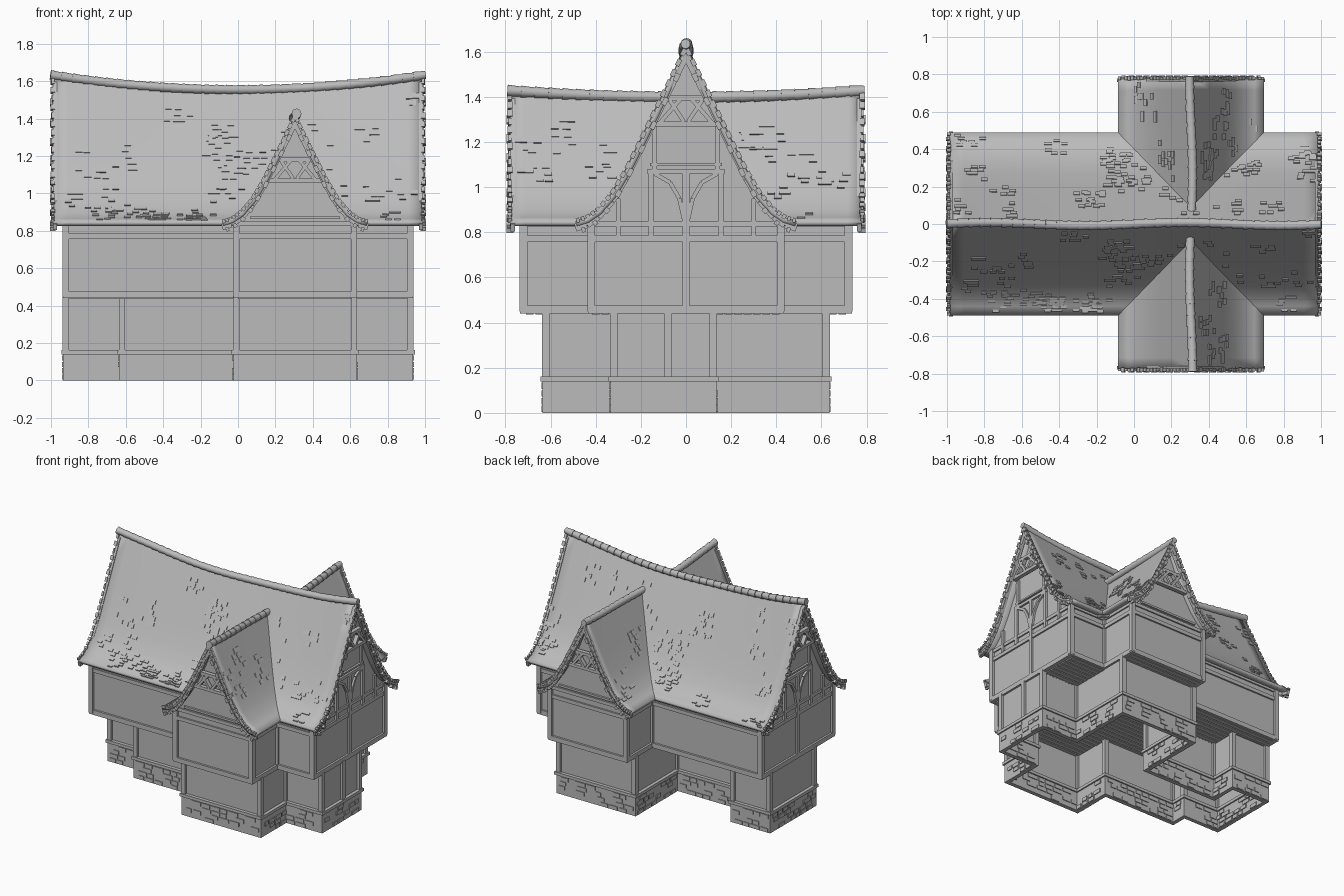
import bpy, bmesh, math, random
from mathutils import Vector, Matrix

random.seed(4)
old = bpy.data.objects.get("Cube")
if old:
    bpy.data.objects.remove(old, do_unlink=True)

grey = bpy.data.materials.new("plain_grey")
grey.use_nodes = True
grey.diffuse_color = (0.5, 0.5, 0.5, 1)
grey.node_tree.nodes["Principled BSDF"].inputs["Base Color"].default_value = (0.5, 0.5, 0.5, 1)

parts = {}


def part(name):
    return parts.setdefault(name, bmesh.new())


def beam(name, p, q, w, h, side=(0, 0, 1)):
    """Box from p to q; h is measured along side, w across it."""
    p, q = Vector(p), Vector(q)
    x = (q - p).normalized()
    y = Vector(side).cross(x).normalized()
    z = x.cross(y)
    m = Matrix((x, y, z)).transposed().to_4x4()
    m.translation = (p + q) / 2
    m = m @ Matrix.Diagonal(((q - p).length, w, h, 1))
    bmesh.ops.create_cube(part(name), size=1, matrix=m)


def prism(name, outline, z0, z1, caps):
    bm = part(name)
    lo = [bm.verts.new((x, y, z0)) for x, y in outline]
    hi = [bm.verts.new((x, y, z1)) for x, y in outline]
    for i in range(len(lo)):
        j = (i + 1) % len(lo)
        bm.faces.new((lo[i], lo[j], hi[j], hi[i]))
    if caps:
        bm.faces.new(lo[::-1])
        bm.faces.new(hi)


def edges(outline):
    return zip(outline, outline[1:] + outline[:1])


def ring(name, outline, z0, z1, w):
    for (ax, ay), (bx, by) in edges(outline):
        z = (z0 + z1) / 2
        a, b = Vector((ax, ay, z)), Vector((bx, by, z))
        d = (b - a).normalized() * w / 2
        beam(name, a - d, b + d, w, z1 - z0)


# Floor outlines
lower = [(-.92, -.2), (-.62, -.2), (-.62, -.32), (-.01, -.32), (-.01, -.62), (.62, -.62),
         (.62, -.32), (.92, -.32), (.92, .12), (.62, .12), (.62, .62), (-.01, .62),
         (-.01, .12), (-.62, .12), (-.62, .32), (-.92, .32)]
half = [(-.92, -.42), (-.01, -.42), (-.01, -.72), (.62, -.72), (.62, -.42), (.92, -.42)]
upper = half + [(x, -y) for x, y in reversed(half)]

# Walls, timber bands and corner posts
prism("lower_walls", lower, 0.1, 0.46, False)
prism("upper_walls", upper, 0.45, 0.86, True)
ring("stone_base", lower, 0, 0.14, 0.03)
ring("base_ledge", lower, 0.14, 0.162, 0.05)
ring("floor_beams", upper, 0.44, 0.475, 0.03)
ring("middle_beams", upper, 0.757, 0.785, 0.024)
ring("eave_beams", upper, 0.825, 0.85, 0.02)
for x, y in lower + [(.92, -.08), (.3, -.62), (.3, .62)][:1]:
    beam("lower_posts", (x, y, .15), (x, y, .45), .034, .034, (0, 1, 0))
for x, y in upper:
    beam("upper_posts", (x, y, .45), (x, y, .85), .034, .034, (0, 1, 0))

# Raised stones in the base
for a, b in edges(lower):
    a, b = Vector((*a, 0)), Vector((*b, 0))
    d = (b - a).normalized()
    for row in range(4):
        t = random.uniform(0, .04)
        while t < (b - a).length - .05:
            n = min(random.uniform(.04, .08), (b - a).length - t)
            if random.random() < .6:
                up = Vector((0, 0, .018 + row * .034))
                beam("base_stones", a + d * t + up, a + d * (t + n) + up, .042, .028)
            t += n + .012

# Boards under the overhanging floor
for i in range(20):
    y = -.4 + i * .042
    beam("floor_boards", (-.9, y, .442), (.9, y, .442), .034, .012)
for s in (-1, 1):
    for i in range(7):
        y = s * (.44 + i * .042)
        beam("floor_boards", (0, y, .442), (.61, y, .442), .034, .012)

# Roof profile: distance from ridge and height, with a sagging ridge
flare = [(0, 1.62), (.1, 1.415), (.2, 1.21), (.27, 1.07), (.33, .97), (.39, .9), (.44, .865), (.49, .85)]
MAIN = dict(name="main", shift=0, reach=.99, sag=.1, wall=.92, edge=.42)
WING = dict(name="wing", shift=.1, reach=.78, sag=.05, wall=.72, edge=.315)


def height(r, a, d):
    d = min(abs(d) + r["shift"], .49)
    for (d0, z0), (d1, z1) in zip(flare, flare[1:]):
        if d <= d1:
            z = z0 + (z1 - z0) * (d - d0) / (d1 - d0)
            break
    return .85 + (z - .85) * (1 - r["sag"] * (1 - (a / r["reach"]) ** 2))


def place(r, a, d, z):
    return Vector((a, d, z)) if r is MAIN else Vector((.305 + d, a, z))


def on_roof(r, a, d, lift=0):
    return place(r, a, d, height(r, a, d) + lift)


def build_roof(r):
    name, reach = r["name"], r["reach"]
    right = [d - r["shift"] for d, z in flare if d >= r["shift"]]
    across = [-d for d in right[:0:-1]] + right
    bm = part(name + "_roof")
    rows = [[bm.verts.new(on_roof(r, reach * (i / 12 - 1), d)) for d in across] for i in range(25)]
    for u, v in zip(rows, rows[1:]):
        for j in range(len(across) - 1):
            f = (u[j], v[j], v[j + 1], u[j + 1])
            bm.faces.new(f if r is MAIN else f[::-1])

    # Ridge tiles
    n = int(reach * 2 / .058)
    for i in range(n):
        a0 = reach * (2 * i / n - 1) * 1.01
        a1 = reach * (2 * (i + 1) / n - 1) * 1.01
        if r is WING and abs(a0 + a1) < .16:
            continue
        p, q = [place(r, a, .008 * math.sin(a * 6), height(r, a, 0) + .012) for a in (a0, a1)]
        m = (q - p).to_track_quat('Z', 'Y').to_matrix().to_4x4()
        m.translation = (p + q) / 2
        bmesh.ops.create_cone(part(name + "_ridge_tiles"), cap_ends=True, segments=12, radius1=.026,
                              radius2=.021, depth=(q - p).length + .006, matrix=m)

    # Loose shingles in clusters, skipping the area where the roofs meet
    for k in range(70 if r is MAIN else 34):
        ca, cd = random.uniform(-reach, reach), random.uniform(.06, right[-1] - .03)
        s = random.choice((-1, 1))
        for i in range(7):
            a = ca + random.uniform(-.07, .07)
            d = cd + random.randint(-2, 2) * .017
            meet = abs(a - .305) < d - .06 if r is MAIN else d > abs(a) - .15
            if meet or abs(a) > reach - .03 or not .03 < d < right[-1] - .02:
                continue
            p, q = on_roof(r, a, s * d, .002), on_roof(r, a, s * (d + .015), .005)
            beam(name + "_shingles", p, q, .034, .007)

    for e in (-1, 1):
        # Uneven tile ends along the verge and gable boards with pegs
        for s in (-1, 1):
            for d0, d1 in zip(right, right[1:]):
                a = e * (reach - .012)
                beam(name + "_gable_boards", on_roof(r, a, s * d0, -.03), on_roof(r, a, s * d1, -.03),
                     .02, .035)
            for i in range(22):
                d = right[-1] * (i + .5) / 22
                p, q = on_roof(r, e * reach, s * (d - .007)), on_roof(r, e * reach, s * (d + .007))
                beam(name + "_verge_tiles", p, q, random.uniform(.01, .026), .02)
            for i in range(9):
                d = right[-1] * (i + .8) / 9.5
                p, q = [on_roof(r, e * reach, s * (d + t), -.05) for t in (-.008, .008)]
                beam(name + "_pegs", p, q, .03, .022)

        # Gable wall
        w, edge = r["wall"] * e, r["edge"]
        ds = [edge * (i / 12 - 1) for i in range(25)]
        top = [place(r, w, d, height(r, w, d) - .015) for d in ds]
        bm = part(name + "_gable_walls")
        for i in range(24):
            lo = [place(r, w, d, .8) for d in ds[i:i + 2]]
            bm.faces.new([bm.verts.new(v) for v in (lo[0], lo[1], top[i + 1], top[i])])

        # Gable timbers
        side = place(r, e, 0, 0) - place(r, 0, 0, 0)

        def timber(a, d0, z0, d1, z1, width=.022):
            beam(name + "_gable_timbers", place(r, a * e, d0, z0), place(r, a * e, d1, z1), width, .03, side)

        out = r["reach"] - .03
        z1, z2 = (1.28, 1.395) if r is MAIN else (1.07, 1.18)
        w1, w2 = (.15, .09) if r is MAIN else (.14, .09)
        timber(out, -w1, z1, w1, z1)
        timber(out, -w2, z2, w2, z2)
        for s in (-1, 1):
            timber(out, s * .01, z1 + .01, s * w2 * .8, z2 - .01, .018)
            timber(out, s * w1 * .8, z1, s * .02, z2, .018)
            if r is MAIN:
                timber(.92, s * .155, .78, s * .155, 1.07)
                timber(.92, s * .14, 1.07, s * .14, 1.28)
                timber(.92, s * .3, .78, s * .3, .95)
                bend = [(.01, .86), (.03, .95), (.07, 1.02), (.14, 1.06)]
                for (d0, h0), (d1, h1) in zip(bend, bend[1:]):
                    timber(.92, s * d0, h0, s * d1, h1, .018)
        if r is MAIN:
            timber(.92, 0, .46, 0, 1.07, .03)
            timber(.92, -.17, 1.07, .17, 1.07)
            timber(.92, -.16, 1.1, .16, 1.1, .012)
        else:
            timber(.72, -.24, .87, .24, .87, .015)


build_roof(MAIN)
build_roof(WING)

# Turn the collected parts into objects
for name, bm in parts.items():
    mesh = bpy.data.meshes.new(name)
    if not name.endswith("_roof"):
        bmesh.ops.recalc_face_normals(bm, faces=bm.faces)
    bm.to_mesh(mesh)
    bm.free()
    mesh.materials.append(grey)
    ob = bpy.data.objects.new(name, mesh)
    bpy.context.collection.objects.link(ob)
    if name.endswith("_roof"):
        thick = ob.modifiers.new("thickness", 'SOLIDIFY')
        thick.thickness = .024
        thick.offset = -1
    if name.endswith(("_roof", "_ridge_tiles")):
        bpy.ops.object.select_all(action='DESELECT')
        ob.select_set(True)
        bpy.context.view_layer.objects.active = ob
        bpy.ops.object.shade_smooth_by_angle(angle=math.radians(40))
